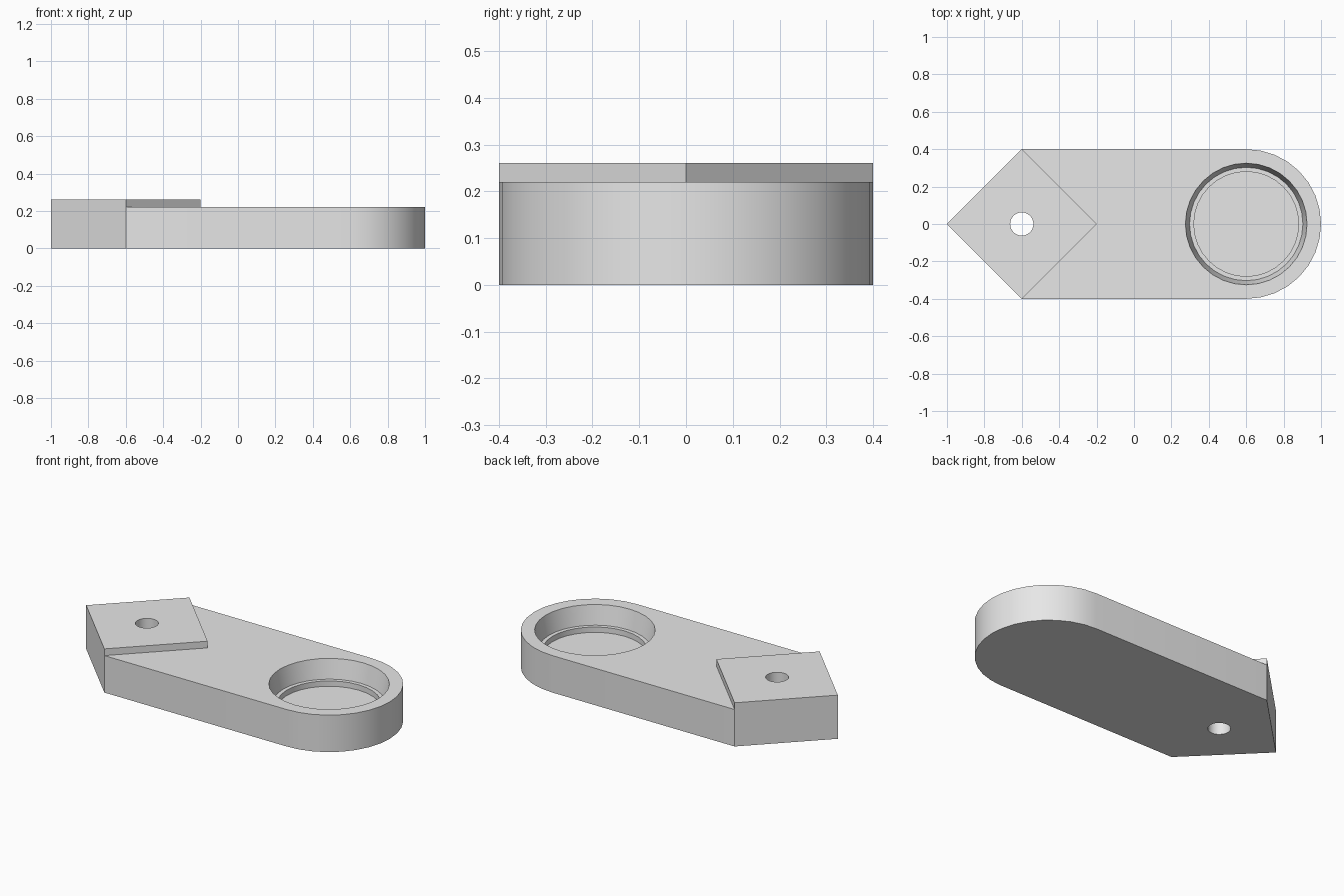
import bpy, bmesh, math

SEGMENTS = 32
PLATE_TOP, PAD_TOP = 0.22, 0.26
HALF_WIDTH, CENTRE = 0.4, 0.6

cube = bpy.data.objects.get("Cube")
if cube:
    bpy.data.objects.remove(cube, do_unlink=True)

grey = bpy.data.materials.new("light_grey")
grey.use_nodes = True
colour = (0.8, 0.8, 0.8, 1)
grey.diffuse_color = colour
for node in grey.node_tree.nodes:
    if node.type == "BSDF_PRINCIPLED":
        node.inputs["Base Color"].default_value = colour


def make_object(name, bm):
    bmesh.ops.recalc_face_normals(bm, faces=bm.faces)
    mesh = bpy.data.meshes.new(name)
    bm.to_mesh(mesh)
    bm.free()
    mesh.materials.append(grey)
    obj = bpy.data.objects.new(name, mesh)
    bpy.context.collection.objects.link(obj)
    return obj


def raise_faces(bm, faces, height, keep):
    """Extrude a group of faces upward and return the raised faces."""
    result = bmesh.ops.extrude_face_region(bm, geom=faces, use_keep_orig=keep)["geom"]
    verts = [g for g in result if isinstance(g, bmesh.types.BMVert)]
    bmesh.ops.translate(bm, verts=verts, vec=(0, 0, height))
    return [g for g in result if isinstance(g, bmesh.types.BMFace)]


def turned_cutter(name, x, profile):
    """Closed solid of revolution about a vertical axis, from (radius, z) pairs."""
    bm = bmesh.new()
    rings = []
    for radius, z in profile:
        rings.append([bm.verts.new((x + radius * math.cos(a), radius * math.sin(a), z))
                      for a in (math.tau * i / SEGMENTS for i in range(SEGMENTS))])
    for low, high in zip(rings, rings[1:]):
        for i in range(SEGMENTS):
            j = (i + 1) % SEGMENTS
            bm.faces.new((low[i], low[j], high[j], high[i]))
    bm.faces.new(rings[0])
    bm.faces.new(rings[-1])
    cutter = make_object(name, bm)
    cutter.hide_render = True
    return cutter


# Plate outline: round end on +x, pointed end on -x, split along the diamond pad
bm = bmesh.new()
tip, front, middle, back = [bm.verts.new((x, y, 0)) for x, y in
                            ((-1, 0), (-CENTRE, -HALF_WIDTH), (-0.2, 0), (-CENTRE, HALF_WIDTH))]
arc = []
for i in range(SEGMENTS // 2 + 1):
    a = math.tau * i / SEGMENTS - math.pi / 2
    arc.append(bm.verts.new((CENTRE + HALF_WIDTH * math.cos(a), HALF_WIDTH * math.sin(a), 0)))
outline = [bm.faces.new((tip, front, middle, back)),
           bm.faces.new([front] + arc + [back, middle])]

# Plate thickness, then the raised diamond pad
tops = raise_faces(bm, outline, PLATE_TOP, True)
pad = min(tops, key=lambda f: f.calc_center_median().x)
raise_faces(bm, [pad], PAD_TOP - PLATE_TOP, False)
bmesh.ops.recalc_face_normals(bm, faces=bm.faces)
bmesh.ops.dissolve_limit(bm, angle_limit=math.radians(1), verts=bm.verts, edges=bm.edges)
plate = make_object("link_plate", bm)

# Through hole in the pad and stepped, tapered pocket in the round end
cutters = [
    turned_cutter("hole_cutter", -CENTRE, [(0.062, -0.1), (0.062, 0.4)]),
    turned_cutter("pocket_cutter", CENTRE,
                  [(0.28, 0.075), (0.28, 0.107), (0.303, 0.107), (0.341, 0.3)]),
]
bpy.context.view_layer.objects.active = plate
plate.select_set(True)
for cutter in cutters:
    mod = plate.modifiers.new(cutter.name, "BOOLEAN")
    mod.operation = "DIFFERENCE"
    mod.solver = "EXACT"
    mod.object = cutter
    bpy.ops.object.modifier_apply(modifier=mod.name)
    bpy.data.objects.remove(cutter, do_unlink=True)

bpy.ops.object.shade_smooth_by_angle(angle=math.radians(30))
